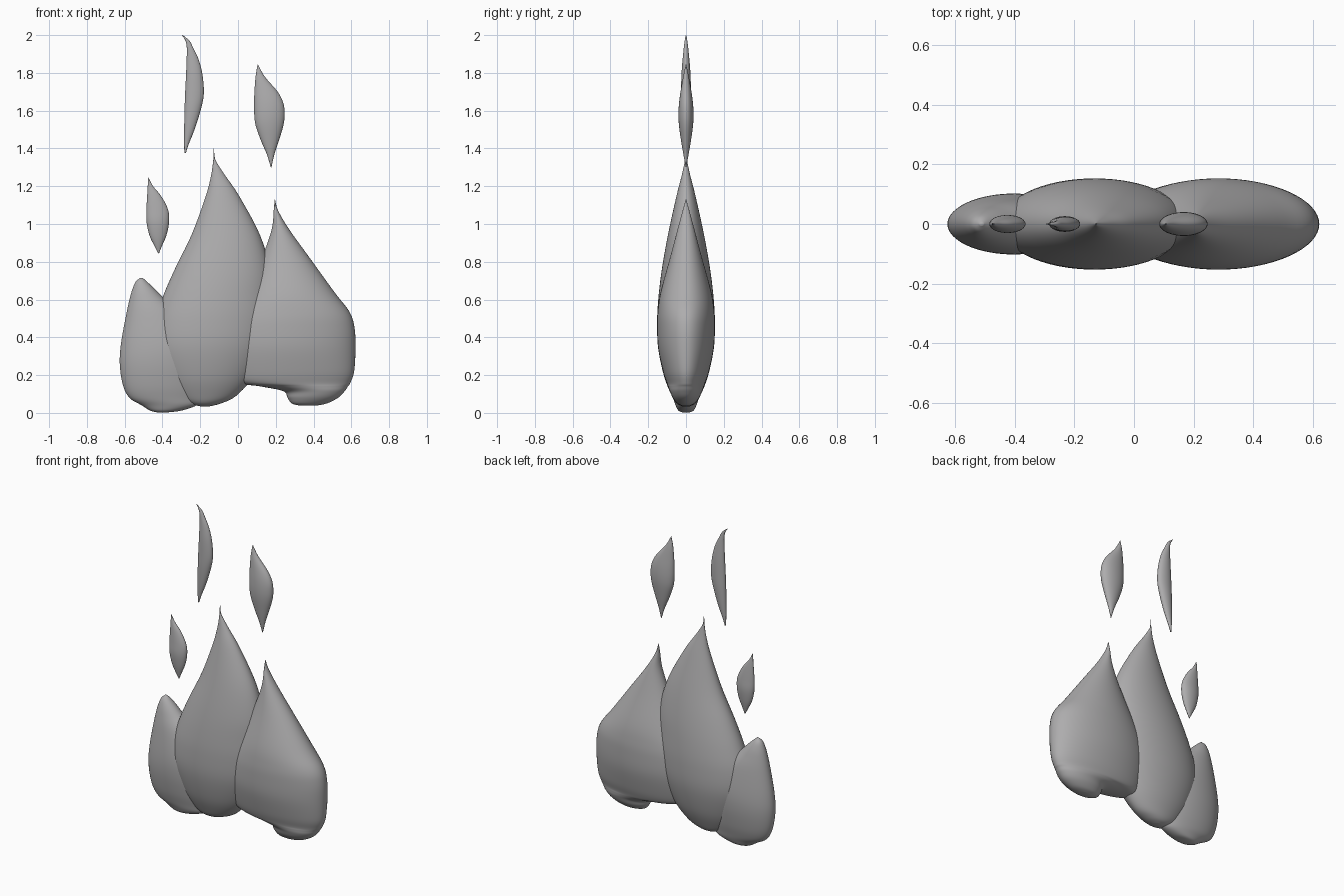
import bpy
import bmesh
import math

grey = bpy.data.materials.new("soft grey")
grey.diffuse_color = (0.42, 0.415, 0.42, 1)
SIDES, STEPS = 64, 5


def smooth_rows(rows):
    """Catmull-Rom curve through the profile rows."""
    out = []
    for i in range(len(rows) - 1):
        a, b = rows[max(i - 1, 0)], rows[i]
        c, d = rows[i + 1], rows[min(i + 2, len(rows) - 1)]
        for s in range(STEPS):
            t = s / STEPS
            out.append([0.5 * (2 * q + (r - p) * t + (2 * p - 5 * q + 4 * r - w) * t * t
                               + (3 * q - p - 3 * r + w) * t ** 3)
                        for p, q, r, w in zip(a, b, c, d)])
    return out + [list(rows[-1])]


def flame(name, rows):
    """Loft elliptical rings; each row is height, left x, right x, half depth."""
    bm = bmesh.new()
    rings = []
    for z, left, right, depth in smooth_rows(rows):
        cx, hw = (left + right) / 2, max(abs(right - left) / 2, 0.0005)
        depth = max(depth, 0.0005)
        rings.append([bm.verts.new((cx + hw * math.cos(2 * math.pi * k / SIDES),
                                    depth * math.sin(2 * math.pi * k / SIDES),
                                    max(z, 0))) for k in range(SIDES)])
    for lo, hi in zip(rings, rings[1:]):
        for k in range(SIDES):
            n = (k + 1) % SIDES
            bm.faces.new((lo[k], lo[n], hi[n], hi[k]))
    bm.faces.new(rings[0][::-1])
    bm.faces.new(rings[-1])
    bmesh.ops.recalc_face_normals(bm, faces=bm.faces)
    for f in bm.faces:
        f.smooth = True
    mesh = bpy.data.meshes.new(name)
    bm.to_mesh(mesh)
    bm.free()
    mesh.materials.append(grey)
    obj = bpy.data.objects.new(name, mesh)
    bpy.context.collection.objects.link(obj)


# Three overlapping main flames
flame("middle_flame", [
    (0.035, -0.20, -0.15, 0.02), (0.05, -0.26, -0.09, 0.05), (0.09, -0.32, -0.01, 0.075),
    (0.19, -0.39, 0.08, 0.115), (0.34, -0.445, 0.155, 0.147), (0.48, -0.44, 0.18, 0.153),
    (0.61, -0.40, 0.18, 0.146), (0.76, -0.335, 0.17, 0.128), (0.945, -0.245, 0.115, 0.095),
    (1.15, -0.17, 0.005, 0.05), (1.26, -0.142, -0.07, 0.022), (1.33, -0.132, -0.115, 0.007),
    (1.36, -0.13, -0.124, 0.003), (1.40, -0.129, -0.127, 0.001)])
flame("right_flame", [
    (0.038, 0.33, 0.41, 0.02), (0.05, 0.285, 0.47, 0.045), (0.08, 0.262, 0.53, 0.07),
    (0.115, 0.24, 0.565, 0.085), (0.14, 0.12, 0.582, 0.095), (0.16, 0.0, 0.595, 0.103),
    (0.22, -0.04, 0.615, 0.122), (0.34, -0.06, 0.622, 0.147), (0.45, -0.05, 0.617, 0.153),
    (0.535, -0.02, 0.59, 0.15), (0.64, 0.04, 0.51, 0.134), (0.82, 0.125, 0.38, 0.085),
    (0.97, 0.178, 0.272, 0.045), (1.07, 0.189, 0.213, 0.018), (1.13, 0.194, 0.196, 0.001)])
flame("left_flame", [
    (0.003, -0.43, -0.37, 0.02), (0.012, -0.465, -0.30, 0.04), (0.04, -0.51, -0.22, 0.055),
    (0.08, -0.575, -0.20, 0.068), (0.15, -0.61, -0.185, 0.085), (0.26, -0.626, -0.18, 0.10),
    (0.37, -0.619, -0.20, 0.10), (0.52, -0.592, -0.30, 0.08), (0.61, -0.572, -0.395, 0.058),
    (0.66, -0.557, -0.445, 0.042), (0.695, -0.541, -0.482, 0.025), (0.715, -0.518, -0.505, 0.005)])

# Three loose sparks above
flame("tall_spark", [
    (1.375, -0.284, -0.276, 0.003), (1.42, -0.285, -0.262, 0.009), (1.50, -0.285, -0.23, 0.018),
    (1.605, -0.283, -0.197, 0.025), (1.69, -0.28, -0.181, 0.026), (1.79, -0.275, -0.188, 0.024),
    (1.87, -0.272, -0.208, 0.018), (1.93, -0.271, -0.236, 0.012), (1.97, -0.278, -0.257, 0.007),
    (2.0, -0.297, -0.292, 0.001)])
flame("right_spark", [
    (1.30, 0.174, 0.177, 0.001), (1.37, 0.152, 0.193, 0.014), (1.44, 0.122, 0.216, 0.026),
    (1.52, 0.094, 0.24, 0.037), (1.58, 0.086, 0.247, 0.040), (1.64, 0.085, 0.24, 0.037),
    (1.70, 0.087, 0.21, 0.029), (1.78, 0.093, 0.142, 0.015), (1.845, 0.104, 0.106, 0.001)])
flame("left_spark", [
    (0.845, -0.422, -0.418, 0.001), (0.885, -0.443, -0.402, 0.012), (0.94, -0.469, -0.379, 0.023),
    (1.01, -0.484, -0.365, 0.030), (1.075, -0.485, -0.37, 0.026), (1.145, -0.481, -0.405, 0.018),
    (1.20, -0.478, -0.449, 0.009), (1.245, -0.476, -0.474, 0.001)])
